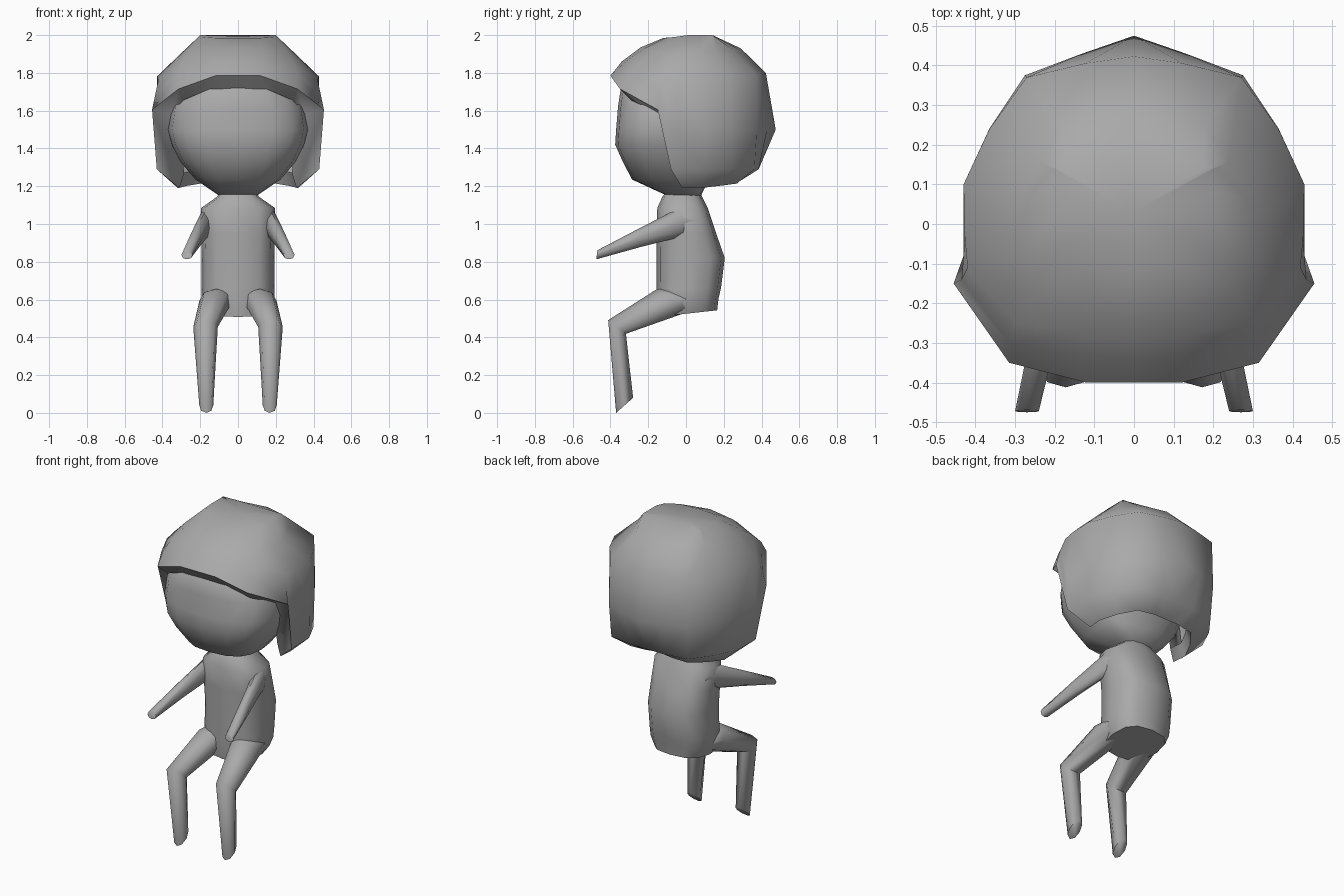
import bpy, bmesh, math

if "Cube" in bpy.data.objects:
    bpy.data.objects.remove(bpy.data.objects["Cube"], do_unlink=True)

grey = bpy.data.materials.new("plain_grey")
grey.use_nodes = True
COL = (0.4, 0.4, 0.4, 1)
grey.diffuse_color = COL
grey.node_tree.nodes["Principled BSDF"].inputs["Base Color"].default_value = COL


def finish(name, bm, mirror=False, angle=65):
    me = bpy.data.meshes.new(name)
    bm.to_mesh(me)
    bm.free()
    me.materials.append(grey)
    ob = bpy.data.objects.new(name, me)
    bpy.context.collection.objects.link(ob)
    if mirror:
        mod = ob.modifiers.new("Mirror", 'MIRROR')
        mod.use_clip = True
    bpy.ops.object.select_all(action='DESELECT')
    ob.select_set(True)
    bpy.context.view_layer.objects.active = ob
    bpy.ops.object.shade_smooth_by_angle(angle=math.radians(angle))


def loft(name, rings, mirror=False):
    """Skin a stack of equal closed rings and cap both ends."""
    bm = bmesh.new()
    vs = [[bm.verts.new(p) for p in r] for r in rings]
    n = len(vs[0])
    for a, b in zip(vs, vs[1:]):
        for i in range(n):
            k = (i + 1) % n
            bm.faces.new((a[i], a[k], b[k], b[i]))
    bm.faces.new(vs[0])
    bm.faces.new(vs[-1])
    bmesh.ops.recalc_face_normals(bm, faces=bm.faces)
    finish(name, bm, mirror)


def boxy(n, e):
    """Unit outline between a circle (e=1) and a square (e near 0)."""
    angs = [math.tau * i / n for i in range(n)]
    return [tuple(math.copysign(abs(v) ** e, v) for v in (math.cos(t), math.sin(t)))
            for t in angs]


def level(z, half_x, front, back, n=12, e=0.75, tilt=0):
    """Ring at height z from y=front to y=back, rising by tilt along y."""
    cy, ry = (front + back) / 2, (back - front) / 2
    return [(half_x * u, cy + ry * v, z + tilt * (cy + ry * v)) for u, v in boxy(n, e)]


def limb(name, stations):
    """Tube through (centre, half width in x, (y, z) half depth) stations."""
    loft(name, [[(x + hx * u, y + vy * v, z + vz * v) for u, v in boxy(8, .95)]
                for (x, y, z), hx, (vy, vz) in stations], mirror=True)


# Head, a shallow face block inside the hair
loft("head", [level(*r, n=16) for r in (
    (1.15, .10, -.10, .08), (1.235, .225, -.285, .12), (1.33, .305, -.335, .14),
    (1.42, .35, -.375, .15), (1.50, .37, -.370, .15), (1.62, .352, -.360, .15),
    (1.72, .29, -.345, .15), (1.80, .20, -.25, .12))])

# Torso, neck to a seat that slopes down to the crotch
loft("torso", [level(*r) for r in (
    (1.19, .085, -.09, .06), (1.145, .11, -.125, .085), (1.085, .195, -.152, .115),
    (.95, .195, -.155, .16), (.82, .192, -.155, .205), (.66, .192, -.155, .185))]
    + [level(.585, .192, -.155, .172, tilt=.11), level(.525, .165, -.15, .165, tilt=.11)])

# Arms reaching forward
limb("arms", [((.140, .06, 1.02), .040, (.02, .05)),
              ((.165, -.02, 1.012), .037, (-.01, .076)),
              ((.220, -.25, .925), .034, (-.005, .048)),
              ((.270, -.472, .837), .030, (.003, .024))])

# Legs bent at the knee
limb("legs", [((.095, .05, .61), .085, (-.06, .05)),
              ((.115, -.075, .594), .089, (-.078, .062)),
              ((.172, -.365, .455), .065, (-.047, .036)),
              ((.168, -.325, .040), .037, (-.045, -.040))])

# Hair: front columns run from crown to fringe lip, from centre to side lock
columns = [
    [(0, -.12, 1.985), (0, -.24, 1.935), (0, -.30, 1.89), (0, -.34, 1.86),
     (0, -.40, 1.785), (0, -.335, 1.71)],
    [(.12, -.11, 1.985), (.13, -.22, 1.93), (.13, -.28, 1.89), (.13, -.33, 1.85),
     (.12, -.40, 1.785), (.15, -.335, 1.715)],
    [(.19, -.06, 1.99), (.26, -.17, 1.905), (.30, -.25, 1.84), (.315, -.30, 1.79),
     (.315, -.35, 1.715), (.29, -.29, 1.655)],
    [(.2, .01, 2), (.30, -.09, 1.90), (.42, -.11, 1.77), (.435, -.14, 1.70),
     (.455, -.15, 1.605), (.355, -.13, 1.58)],
    [(.2, .08, 2), (.30, .0, 1.905), (.427, -.03, 1.78), (.43, -.08, 1.50),
     (.43, -.08, 1.29), (.31, -.02, 1.19)],
]
# Back columns blend the side profile into the back profile, under a flat crown
side = [(.66, 1.915), (1, 1.78), (1, 1.5), (.99, 1.29), (.74, 1.19)]
back = [(.61, 1.93), (.89, 1.80), (1, 1.5), (.81, 1.29), (.57, 1.23)]
plan = [(.43, .10, 0), (.365, .24, .3), (.275, .375, .6), (.13, .43, .85), (0, .475, 1)]
for x, y, t in plan:
    k = t ** 4
    col = [(.2 * (1 - k), .14, 2)]
    for (a, b), (c, d) in zip(side, back):
        s = a + (c - a) * k
        col.append((x * s, y * s, b + (d - b) * t))
    columns.append(col)
# Turned-in rim behind every edge
for c in columns:
    x, y, z = c[-1]
    c.append((x * .92, y * .92, z + .08))

bm = bmesh.new()
grid = [[bm.verts.new(p) for p in c] for c in columns]
crown = bm.verts.new((0, .03, 1.995))
for a, b in zip(grid, grid[1:]):
    bm.faces.new((crown, a[0], b[0]))
    for j in range(len(a) - 1):
        bm.faces.new((a[j], a[j + 1], b[j + 1], b[j]))
finish("hair", bm, mirror=True, angle=60)
